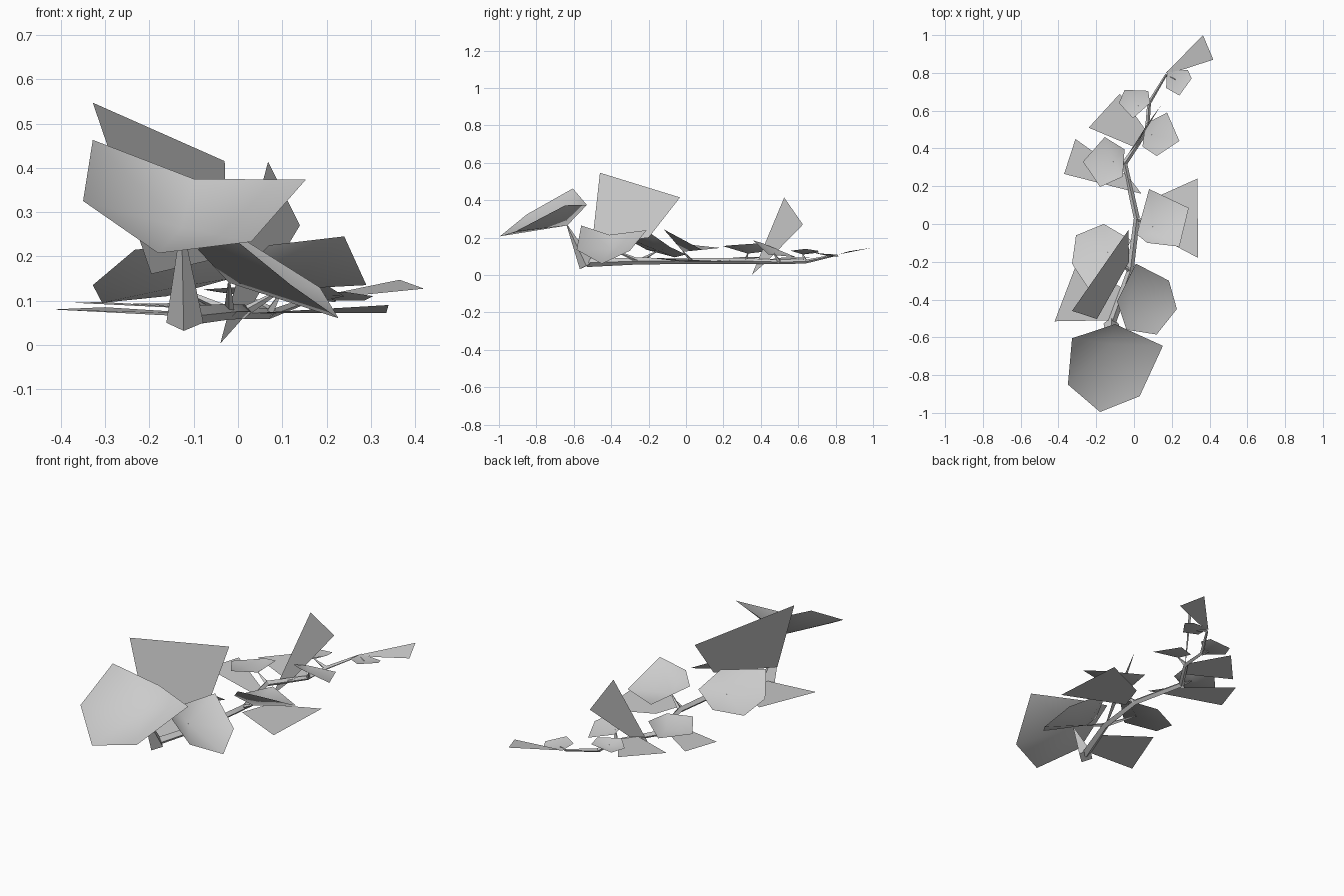
import bpy
import bmesh
from mathutils import Vector

cube = bpy.data.objects.get("Cube")
if cube:
    bpy.data.objects.remove(cube, do_unlink=True)

# One plain colour for the whole plant
grey = bpy.data.materials.new("leaf_grey")
grey.use_nodes = True
colour = (0.6, 0.6, 0.6, 1)
grey.diffuse_color = colour
grey.node_tree.nodes["Principled BSDF"].inputs["Base Color"].default_value = colour


def finish(obj, angle):
    bpy.ops.object.select_all(action='DESELECT')
    obj.select_set(True)
    bpy.context.view_layer.objects.active = obj
    if obj.type == 'CURVE':
        bpy.ops.object.convert(target='MESH')
    bpy.ops.object.shade_smooth_by_angle(angle=angle)


def tube(name, path, radii):
    """Square-sectioned stalk through the path, with a radius at each point."""
    curve = bpy.data.curves.new(name, 'CURVE')
    curve.dimensions = '3D'
    curve.bevel_depth = 1
    curve.bevel_resolution = 0
    curve.use_fill_caps = True
    spline = curve.splines.new('POLY')
    spline.points.add(len(path) - 1)
    for point, position, radius in zip(spline.points, path, radii):
        point.co = (*position, 1)
        point.radius = radius
    obj = bpy.data.objects.new(name, curve)
    bpy.context.collection.objects.link(obj)
    curve.materials.append(grey)
    finish(obj, 0.5)


def leaf(name, outline, centre=None):
    """Leaf blade: a cupped fan around its centre, or a flat four-cornered blade."""
    bm = bmesh.new()
    rim = [bm.verts.new(p) for p in outline]
    if centre:
        hub = bm.verts.new(centre)
        for a, b in zip(rim, rim[1:] + rim[:1]):
            bm.faces.new((a, b, hub))
    else:
        bm.faces.new(rim)
    bm.normal_update()
    if sum((f.normal * f.calc_area() for f in bm.faces), Vector()).z < 0:
        bmesh.ops.reverse_faces(bm, faces=bm.faces[:])
    mesh = bpy.data.meshes.new(name)
    bm.to_mesh(mesh)
    bm.free()
    mesh.materials.append(grey)
    obj = bpy.data.objects.new(name, mesh)
    bpy.context.collection.objects.link(obj)
    finish(obj, 1.2)


def cupped_leaf(name, root, centre, outline, thickness=0.012):
    leaf(name, outline, centre)
    tube(name + "_stalk", (root, centre), (thickness, 0.003))


# Zigzag creeping stem
base = (-.12, -.53, .065)
lower = (-.02, -.25, .075)
middle = (.015, .03, .075)
bend = (-.05, .32, .075)
upper = (.07, .5, .07)
fork = (.08, .64, .072)
tip = (.17, .79, .105)
tube("main_stem", (base, lower, middle, bend, upper, fork, tip),
     (.022, .018, .016, .015, .012, .010, .006))

# Cupped leaves on stalks
cupped_leaf("front_leaf", (-.12, -.53, .05), (-.127, -.635, .265), (
    (-.328, -.605, .463), (-.10, -.53, .375), (.153, -.645, .373),
    (.03, -.912, .233), (-.18, -.995, .207), (-.35, -.85, .325)), .042)
cupped_leaf("lower_left_leaf", lower, (-.02, -.40, .14), (
    (.01, -.21, .24), (.185, -.30, .13), (.227, -.45, .06),
    (.12, -.585, .135), (-.04, -.56, .265), (-.09, -.41, .215)))
cupped_leaf("lower_right_leaf", lower, (-.14, -.15, .13), (
    (-.16, 0, .11), (-.307, -.06, .095), (-.328, -.21, .135),
    (-.233, -.355, .215), (-.07, -.2, .23), (-.015, -.085, .15)))
cupped_leaf("middle_left_leaf", middle, (.1, -.015, .125), (
    (.08, .185, .145), (.29, .085, .135), (.24, -.12, .245),
    (.07, -.1, .225), (.015, -.055, .17)))
cupped_leaf("bend_leaf", bend, (-.11, .33, .115), (
    (-.155, .46, .13), (-.05, .395, .17), (-.06, .25, .16),
    (-.18, .196, .155), (-.27, .33, .135)))
cupped_leaf("upper_left_leaf", upper, (.095, .47, .115), (
    (.175, .59, .095), (.24, .44, .11), (.12, .36, .185),
    (.045, .41, .17), (.06, .53, .12)))
cupped_leaf("upper_right_leaf", fork, (.02, .625, .11), (
    (-.05, .71, .12), (.075, .705, .13), (.085, .64, .14),
    (-.005, .56, .13), (-.08, .64, .125)))
cupped_leaf("small_tip_leaf", tip, (.22, .765, .1), (
    (.175, .81, .11), (.285, .815, .1), (.305, .77, .11),
    (.24, .68, .12), (.17, .72, .115)), .006)

# Upright blades
leaf("tall_lower_blade", (
    (-.328, -.46, .547), (-.03, -.032, .415), (-.026, -.2, .2), (-.196, -.503, .16)))
leaf("tall_upper_blade", (
    (.068, .525, .414), (.14, .625, .27), (.02, .43, .07), (-.04, .353, .003)))

# Low blades lying beside the stem
leaf("lower_right_blade", (
    (-.42, -.515, .08), (-.3, -.2, .085), (-.06, -.34, .07), (-.13, -.51, .065)))
leaf("middle_left_blade", (
    (.038, -.02, .072), (.34, -.18, .09), (.335, .24, .072), (.09, .13, .072)))
leaf("bend_right_blade", (
    (-.37, .265, .095), (-.31, .45, .097), (-.03, .25, .08), (.04, .16, .075)))
leaf("upper_right_blade", (
    (-.24, .51, .093), (-.075, .69, .095), (.06, .5, .08), (.02, .4, .078)))
leaf("tip_blade", (
    (.365, 1, .147), (.42, .87, .127), (.25, .815, .11), (.17, .8, .107)))
